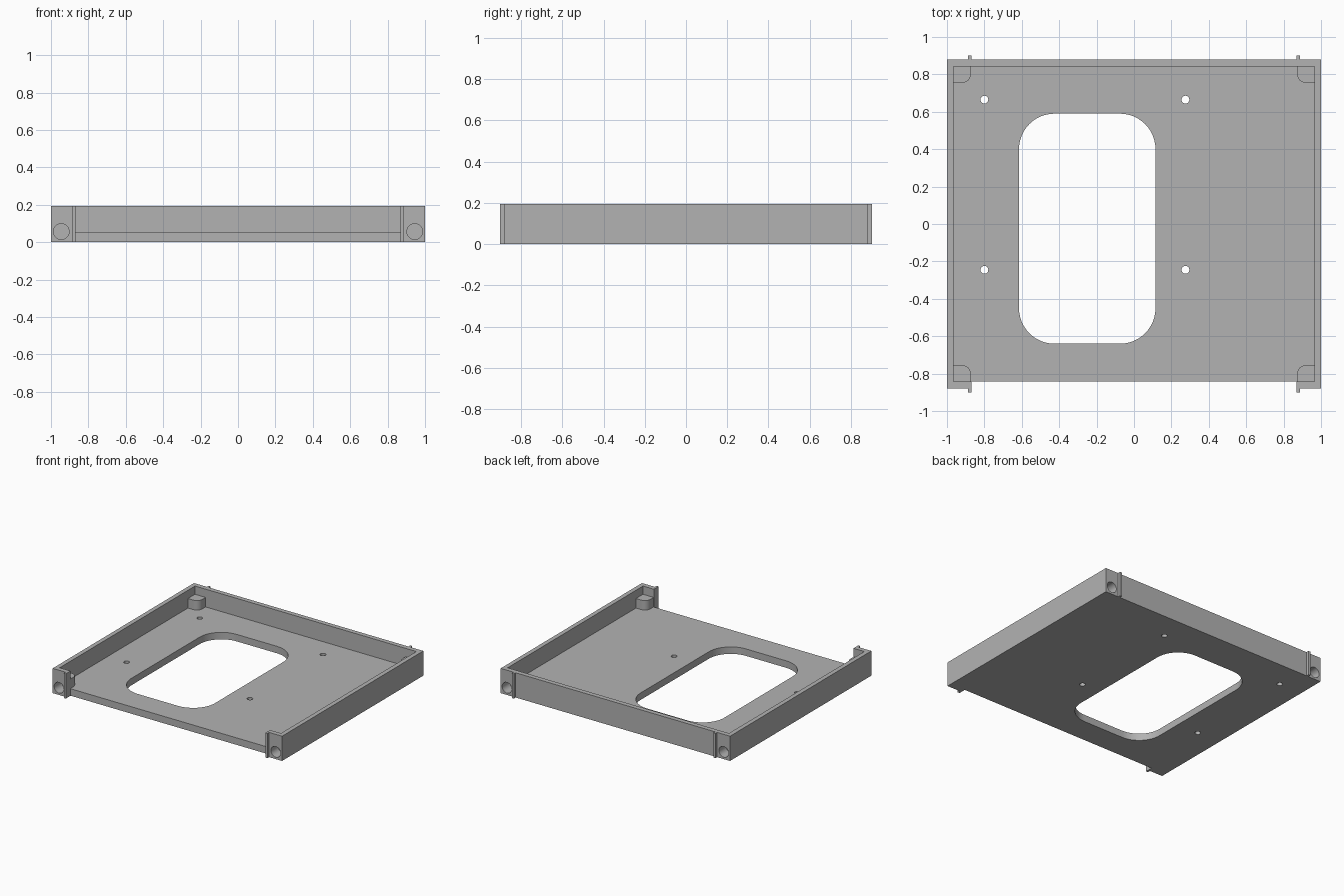
import bpy, bmesh
from math import cos, sin, pi, radians
from mathutils import Matrix

if "Cube" in bpy.data.objects:
    bpy.data.objects.remove(bpy.data.objects["Cube"], do_unlink=True)

grey = bpy.data.materials.new("plain grey")
grey.use_nodes = True
grey.diffuse_color = (0.45, 0.45, 0.45, 1)
grey.node_tree.nodes["Principled BSDF"].inputs["Base Color"].default_value = (0.45, 0.45, 0.45, 1)

HEIGHT, FLOOR, BLOCK_TOP = 0.195, 0.055, 0.13
INX, INY, OUTY = 0.965, 0.843, 0.88      # inner and outer wall lines
FIN_IN, FIN_OUT, FIN_Y = 0.87, 0.887, 0.902
CORNERS = [(sx, sy) for sx in (-1, 1) for sy in (-1, 1)]


def add_object(name, bm):
    bmesh.ops.recalc_face_normals(bm, faces=bm.faces)
    mesh = bpy.data.meshes.new(name)
    bm.to_mesh(mesh)
    bm.free()
    mesh.materials.append(grey)
    obj = bpy.data.objects.new(name, mesh)
    bpy.context.collection.objects.link(obj)
    return obj


def add_prism(bm, outline, z0, z1):
    """Extrude a plan outline from z0 to z1."""
    face = bm.faces.new([bm.verts.new((x, y, z0)) for x, y in outline])
    top = bmesh.ops.extrude_face_region(bm, geom=[face])["geom"]
    verts = [v for v in top if isinstance(v, bmesh.types.BMVert)]
    bmesh.ops.translate(bm, verts=verts, vec=(0, 0, z1 - z0))


def prism(name, outline, z0, z1):
    bm = bmesh.new()
    add_prism(bm, outline, z0, z1)
    return add_object(name, bm)


def arc(cx, cy, r, start, end, steps):
    angles = [start + (end - start) * i / steps for i in range(steps + 1)]
    return [(cx + r * cos(a), cy + r * sin(a)) for a in angles]


def rounded_rect(x0, x1, y0, y1, r):
    centres = [(x1 - r, y1 - r), (x0 + r, y1 - r), (x0 + r, y0 + r), (x1 - r, y0 + r)]
    return [p for i, (cx, cy) in enumerate(centres)
            for p in arc(cx, cy, r, i * pi / 2, (i + 1) * pi / 2, 12)]


def cut(obj, cutter):
    mod = obj.modifiers.new("cut", 'BOOLEAN')
    mod.operation, mod.solver, mod.object = 'DIFFERENCE', 'EXACT', cutter
    bpy.context.view_layer.objects.active = obj
    bpy.ops.object.modifier_apply(modifier=mod.name)


# Three-sided wall with returned front corners and alignment fins
half = [(FIN_IN, OUTY), (FIN_IN, FIN_Y), (FIN_OUT, FIN_Y), (FIN_OUT, OUTY), (1, OUTY),
        (1, -OUTY), (FIN_OUT, -OUTY), (FIN_OUT, -FIN_Y), (FIN_IN, -FIN_Y),
        (FIN_IN, -INY), (INX, -INY), (INX, INY)]
wall = prism("tray_wall", half + [(-x, y) for x, y in reversed(half)], 0, HEIGHT)

# Floor plate
floor = prism("tray_floor", [(-INX, -INY), (INX, -INY), (INX, INY), (-INX, INY)], 0, FLOOR)

# Corner blocks with a rounded inner edge
bm = bmesh.new()
bx, by, r = 0.873, 0.755, 0.045
quarter = [(INX, INY), (bx, INY)] + arc(bx + r, by + r, r, pi, 1.5 * pi, 8) + [(INX, by)]
for sx, sy in CORNERS:
    add_prism(bm, [(x * sx, y * sy) for x, y in quarter], FLOOR, BLOCK_TOP)
blocks = add_object("corner_blocks", bm)

# Cutter for the window and the four screw holes
bm = bmesh.new()
add_prism(bm, rounded_rect(-0.615, 0.115, -0.64, 0.59, 0.19), -0.1, 0.3)
for x in (-0.8, 0.275):
    for y in (-0.245, 0.665):
        add_prism(bm, arc(x, y, 0.021, 0, 2 * pi, 24)[:-1], -0.1, 0.3)
floor_cutter = add_object("floor_cutter", bm)

# Cutter for the blind round bores in the front and back corners
bm = bmesh.new()
for sx, sy in CORNERS:
    bmesh.ops.create_cone(
        bm, cap_ends=True, segments=32, radius1=0.042, radius2=0.042, depth=0.2,
        matrix=Matrix.Translation((0.945 * sx, 0.89 * sy, 0.057)) @ Matrix.Rotation(pi / 2, 4, 'X'))
bore_cutter = add_object("bore_cutter", bm)

cut(floor, floor_cutter)
for part in (wall, floor, blocks):
    cut(part, bore_cutter)
for cutter in (floor_cutter, bore_cutter):
    bpy.data.objects.remove(cutter, do_unlink=True)

# Smooth the round cuts, keep the other edges sharp
for part in (wall, floor, blocks):
    bpy.ops.object.select_all(action='DESELECT')
    part.select_set(True)
    bpy.context.view_layer.objects.active = part
    bpy.ops.object.shade_smooth_by_angle(angle=radians(30))
